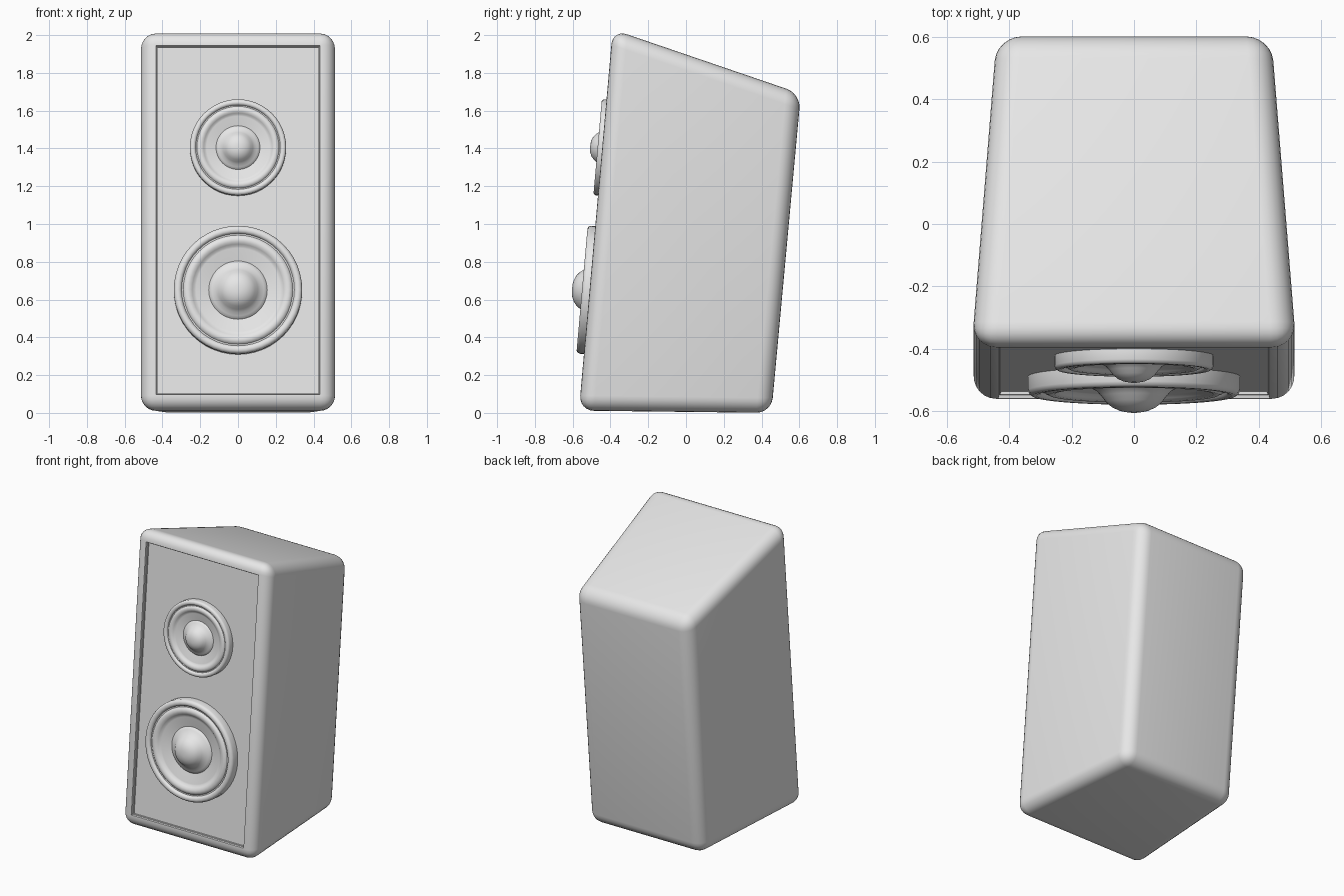
import bpy, bmesh, math
from mathutils import Vector

if "Cube" in bpy.data.objects:
    bpy.data.objects.remove(bpy.data.objects["Cube"])

grey = bpy.data.materials.new("cabinet_grey")
grey.diffuse_color = (0.8, 0.8, 0.8, 1)
grey.use_nodes = True
grey.node_tree.nodes["Principled BSDF"].inputs["Base Color"].default_value = grey.diffuse_color


def finish(bm, name, angle):
    bmesh.ops.recalc_face_normals(bm, faces=bm.faces)
    mesh = bpy.data.meshes.new(name)
    bm.to_mesh(mesh)
    bm.free()
    mesh.materials.append(grey)
    ob = bpy.data.objects.new(name, mesh)
    bpy.context.collection.objects.link(ob)
    bpy.ops.object.select_all(action='DESELECT')
    ob.select_set(True)
    bpy.context.view_layer.objects.active = ob
    bpy.ops.object.shade_smooth_by_angle(angle=math.radians(angle))
    return ob


# Leaning cabinet: side profile (y, z, half width), narrower at the back
profile = [(-0.567, 0.012, 0.52), (-0.388, 2.03, 0.52),
           (0.608, 1.69, 0.44), (0.452, 0.0, 0.44)]
bm = bmesh.new()
left = [bm.verts.new((-w, y, z)) for y, z, w in profile]
right = [bm.verts.new((w, y, z)) for y, z, w in profile]
bm.faces.new(left)
bm.faces.new(right[::-1])
for i in range(4):
    j = (i + 1) % 4
    bm.faces.new((left[i], right[i], right[j], left[j]))
bmesh.ops.recalc_face_normals(bm, faces=bm.faces)
bmesh.ops.bevel(bm, geom=bm.edges[:], offset=0.08, offset_type='OFFSET',
                segments=6, profile=0.5, affect='EDGES', clamp_overlap=True)

# Recessed front panel with a small step around it
bm.normal_update()
front = max((f for f in bm.faces if f.normal.y < -0.9), key=lambda f: f.calc_area())
bmesh.ops.inset_region(bm, faces=[front], thickness=0.008, depth=0)
bmesh.ops.inset_region(bm, faces=[front], thickness=0.004, depth=-0.012)
bmesh.ops.inset_region(bm, faces=[front], thickness=0.006, depth=0)
bmesh.ops.inset_region(bm, faces=[front], thickness=0.001, depth=-0.010)
finish(bm, "cabinet", 35)

# Speaker drivers: one turned profile (radius, height), used at two sizes
driver = [(0.34, 0), (0.34, 0.045), (0.335, 0.056), (0.325, 0.062), (0.312, 0.062),
          (0.302, 0.056), (0.298, 0.046), (0.290, 0.046), (0.284, 0.054),
          (0.270, 0.060), (0.255, 0.058), (0.242, 0.050), (0.232, 0.040),
          (0.222, 0.038), (0.155, 0.022), (0.148, 0.030), (0.138, 0.036),
          (0.120, 0.046), (0.105, 0.062), (0.090, 0.082), (0.070, 0.099),
          (0.045, 0.110), (0.020, 0.115)]
up = Vector((0, 0.179, 2.018)).normalized()
out = Vector((0, -up.z, up.y))
side = Vector((1, 0, 0))


def speaker(name, z, scale, steps=48):
    centre = Vector((0, -0.567 + 0.0887 * (z - 0.012), z)) - out * 0.022
    bm = bmesh.new()
    rings = []
    for r, h in driver:
        rings.append([bm.verts.new(centre + out * h * scale + scale * r * (
            side * math.cos(math.tau * k / steps) + up * math.sin(math.tau * k / steps)))
            for k in range(steps)])
    for a, b in zip(rings, rings[1:]):
        for k in range(steps):
            m = (k + 1) % steps
            bm.faces.new((a[k], a[m], b[m], b[k]))
    bm.faces.new(rings[-1])
    bm.faces.new(rings[0][::-1])
    finish(bm, name, 40)


speaker("woofer", 0.65, 1.0)
speaker("tweeter", 1.405, 0.75)
